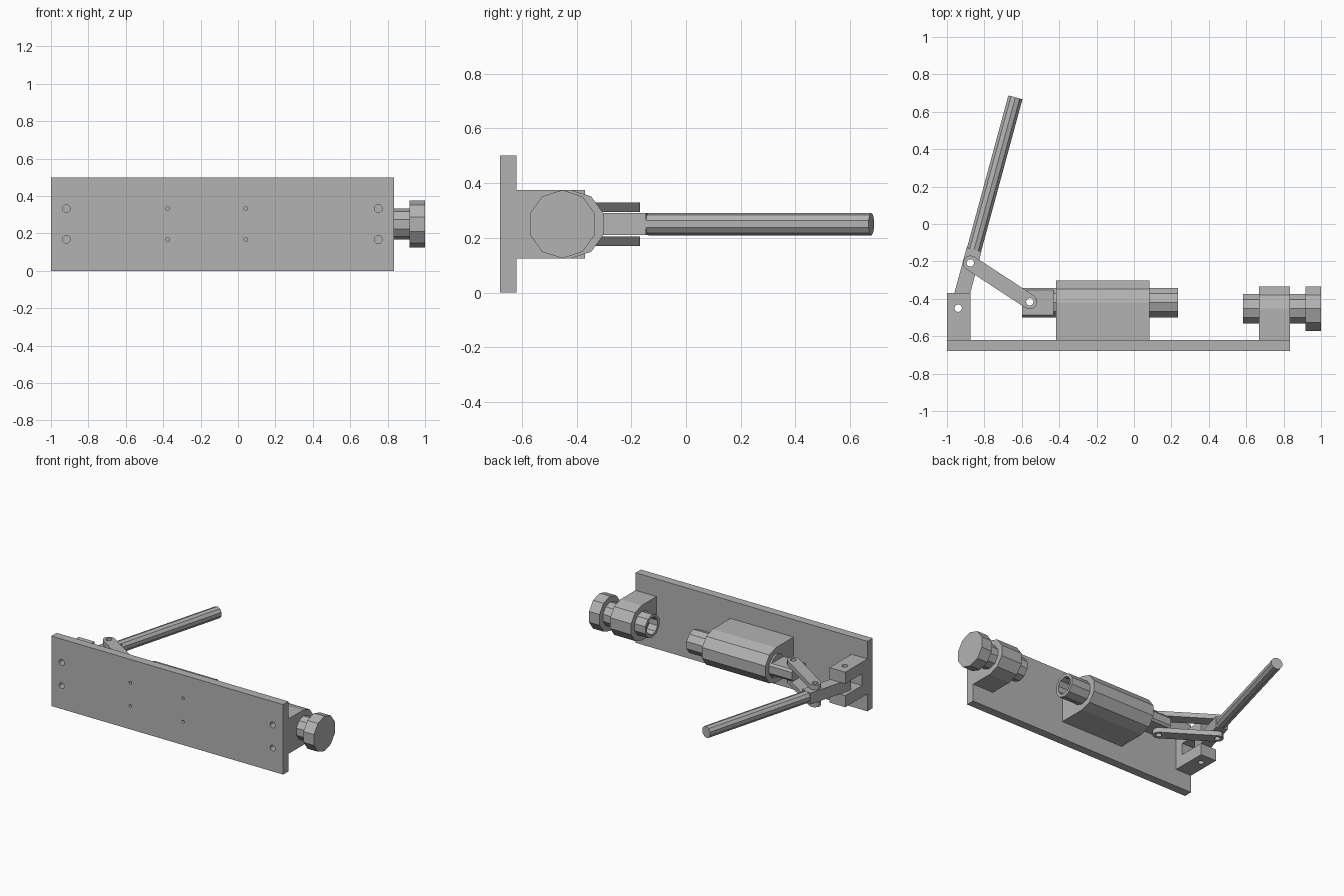
import bpy, bmesh
from math import sin, cos, pi, atan2, hypot
from mathutils import Matrix

if "Cube" in bpy.data.objects:
    bpy.data.objects.remove(bpy.data.objects["Cube"], do_unlink=True)

GREY = (0.45, 0.45, 0.45, 1)
grey = bpy.data.materials.new("machined grey")
grey.use_nodes = True
grey.diffuse_color = GREY
grey.node_tree.nodes["Principled BSDF"].inputs["Base Color"].default_value = GREY

MID = 0.25                                  # height of the centre line
IDENT = Matrix.Identity(4)


def ring(cu, cv, r, n=10, start=0, count=None):
    """Regular polygon points, the first one pointing along +v."""
    return [(cu + r * sin(2 * pi * (i + start) / n), cv + r * cos(2 * pi * (i + start) / n))
            for i in range(count or n)]


def add_prism(bm, profile, axis, a, b, matrix=IDENT):
    """Extrude a closed profile along an axis from a to b."""
    place = {"X": lambda u, v, w: (w, u, v),
             "Y": lambda u, v, w: (u, w, v),
             "Z": lambda u, v, w: (u, v, w)}[axis]
    low, high = [[bm.verts.new(matrix @ Matrix.Translation(place(u, v, w)).translation)
                  for u, v in profile] for w in (a, b)]
    faces = [bm.faces.new(low), bm.faces.new(high)]
    for i in range(len(profile)):
        j = (i + 1) % len(profile)
        faces.append(bm.faces.new((low[i], low[j], high[j], high[i])))
    bmesh.ops.recalc_face_normals(bm, faces=faces)


def make(name, prisms):
    bm = bmesh.new()
    for p in prisms:
        add_prism(bm, *p)
    mesh = bpy.data.meshes.new(name)
    bm.to_mesh(mesh)
    bm.free()
    mesh.materials.append(grey)
    obj = bpy.data.objects.new(name, mesh)
    bpy.context.scene.collection.objects.link(obj)
    return obj


def part(name, prism, holes=()):
    """One solid part with its holes cut out."""
    obj = make(name, [prism])
    if holes:
        cutter = make(name + "_cutter", holes)
        cutter.hide_render = True
        mod = obj.modifiers.new("holes", "BOOLEAN")
        mod.operation, mod.solver, mod.object = "DIFFERENCE", "EXACT", cutter
        graph = bpy.context.evaluated_depsgraph_get()
        mesh = bpy.data.meshes.new_from_object(obj.evaluated_get(graph))
        obj.modifiers.clear()
        obj.data = mesh
        bpy.data.objects.remove(cutter, do_unlink=True)
    return obj


def rect(u0, u1, v0, v1):
    return [(u0, v0), (u1, v0), (u1, v1), (u0, v1)]


def pin_hole(point):
    return (ring(*point, 0.02, 12), "Z", -0.1, 0.6)


# Main dimensions
BACK = -0.62                                # rear surface of the base plate
ROD = 0.083                                 # plunger and screw radius
PLUNGER_Y, SCREW_Y = -0.42, -0.452
PIVOT, ELBOW, WRIST = (-0.94, -0.45), (-0.875, -0.208), (-0.557, -0.416)

# Base plate with screw holes
screws = [(ring(x, MID + dz, r, 12), "Y", -0.8, -0.5)
          for x, r in ((-0.917, 0.021), (0.75, 0.021), (-0.375, 0.01), (0.042, 0.01))
          for dz in (-0.083, 0.083)]
part("base_plate", (rect(-1, 0.833, 0, 0.5), "Y", -0.68, BACK), screws)


# Rounded blocks holding the plunger and the end screw
def block_profile(cy):
    r = 0.125
    return [(BACK, MID - r), (BACK, MID + r)] + ring(cy, MID, r, 10, 0, 6)


part("plunger_guide", (block_profile(PLUNGER_Y), "X", -0.417, 0.083))
part("screw_block", (block_profile(SCREW_Y), "X", 0.667, 0.833))

# Plunger with a hollow tip and a flattened tongue
part("plunger", (ring(PLUNGER_Y, MID, ROD), "X", -0.43, 0.235),
     [(ring(PLUNGER_Y, MID, 0.062), "X", 0.1, 0.3)])
half = [(0.067, 0.042), (0.079, 0.026), (0.079, -0.026), (0.067, -0.042)]
tongue = [(PLUNGER_Y + s * y, MID + s * z) for s in (1, -1) for y, z in half]
part("plunger_tongue", (tongue, "X", -0.598, -0.43), [pin_hole(WRIST)])

# End screw: hollow tip, neck and knob
part("screw_tip", (ring(SCREW_Y, MID, ROD), "X", 0.583, 0.667),
     [(ring(SCREW_Y, MID, 0.062), "X", 0.5, 0.65)])
part("screw_neck", (ring(SCREW_Y, MID, ROD), "X", 0.833, 0.917))
part("screw_knob", (ring(SCREW_Y, MID, 0.125), "X", 0.917, 1.0))

# Forked pivot bracket
fork = [(BACK, 0.125), (-0.37, 0.125), (-0.37, 0.208), (-0.56, 0.208),
        (-0.56, 0.292), (-0.37, 0.292), (-0.37, 0.375), (BACK, 0.375)]
part("pivot_bracket", (fork, "X", -1, -0.875), [pin_hole(PIVOT)])

# Lever: flat arm rounded at the pivot, then a ten-sided grip
LEAN = Matrix.Translation((*PIVOT, 0)) @ Matrix.Rotation(-0.265, 4, "Z")
W = 0.041
arm = [(-W, 0.325), (W, 0.325)] + ring(0, 0, W, 12, 3, 7)
part("lever_arm", (arm, "Z", 0.21, 0.29, LEAN), [pin_hole(PIVOT), pin_hole(ELBOW)])
part("lever_grip", (ring(0, MID, W), "Y", 0.325, 1.168, LEAN))

# Pair of links joining the lever to the plunger
dx, dy = WRIST[0] - ELBOW[0], WRIST[1] - ELBOW[1]
length = hypot(dx, dy)
TILT = Matrix.Translation((*ELBOW, 0)) @ Matrix.Rotation(atan2(dy, dx), 4, "Z")
strap = ring(length, 0, 0.04, 12, 0, 7) + ring(0, 0, 0.04, 12, 6, 7)
for name, z0 in (("upper_link", 0.295), ("lower_link", 0.171)):
    part(name, (strap, "Z", z0, z0 + 0.034, TILT), [pin_hole(ELBOW), pin_hole(WRIST)])
